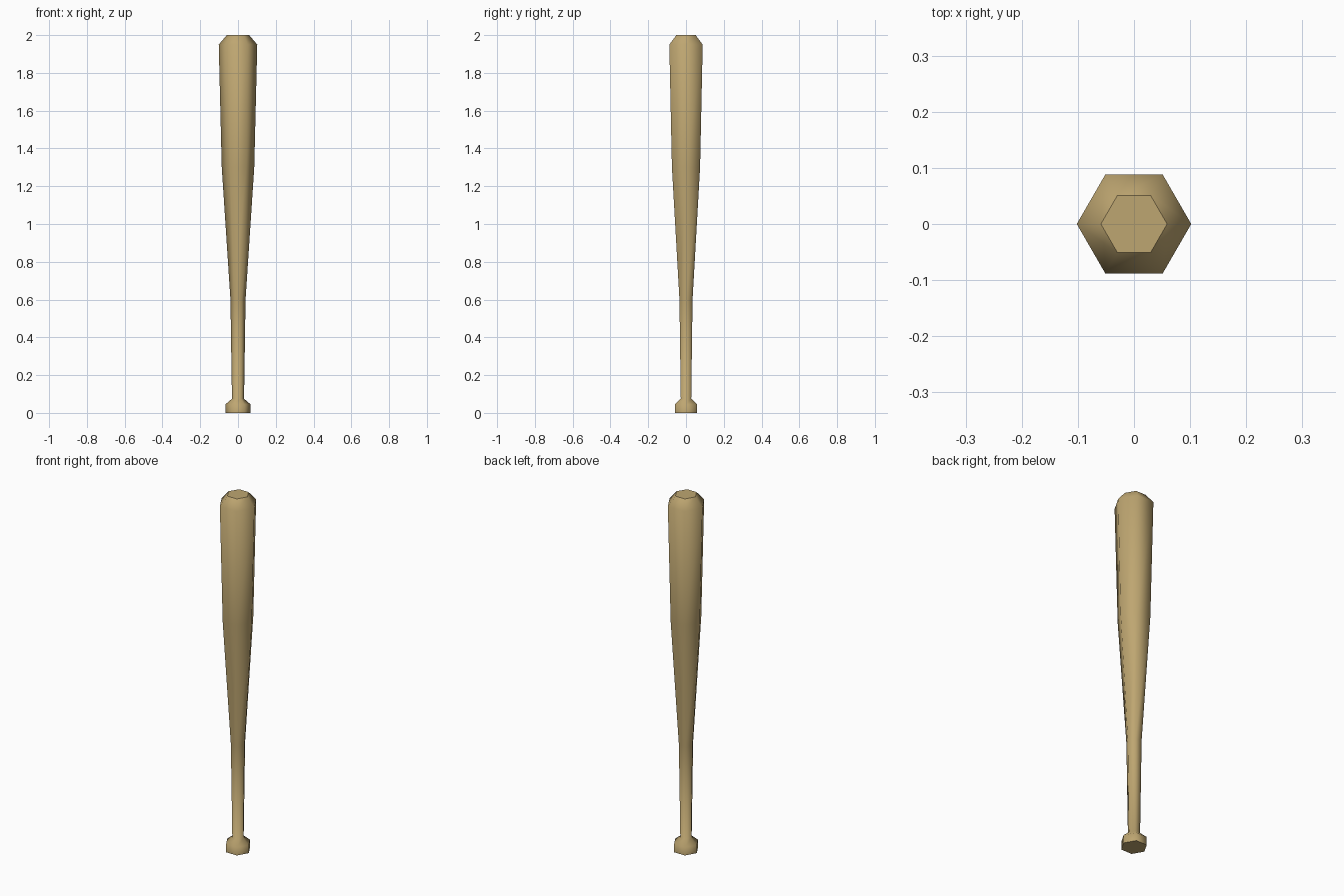
import bpy, bmesh, math

if "Cube" in bpy.data.objects:
    bpy.data.objects.remove(bpy.data.objects["Cube"])

# Wood colour
wood = bpy.data.materials.new("light_wood")
wood.diffuse_color = (0.515, 0.381, 0.165, 1)
wood.use_nodes = True
wood.node_tree.nodes["Principled BSDF"].inputs["Base Color"].default_value = wood.diffuse_color

# Bat profile: (radius, height) from knob to tip, swept as hexagonal rings
SIDES = 6
profile = [(0.067, 0.0), (0.067, 0.045), (0.032, 0.075), (0.04, 0.6),
           (0.086, 1.3), (0.102, 1.95), (0.059, 2.0)]

bm = bmesh.new()
rings = []
for r, z in profile:
    rings.append([bm.verts.new((r * math.cos(math.tau * i / SIDES),
                                r * math.sin(math.tau * i / SIDES), z))
                  for i in range(SIDES)])

# Smooth sides
for low, high in zip(rings, rings[1:]):
    for i in range(SIDES):
        j = (i + 1) % SIDES
        bm.faces.new((low[i], low[j], high[j], high[i])).smooth = True

# Flat end caps with sharp rims
for cap in (bm.faces.new(rings[0][::-1]), bm.faces.new(rings[-1])):
    for e in cap.edges:
        e.smooth = False

mesh = bpy.data.meshes.new("bat")
bm.to_mesh(mesh)
bm.free()
mesh.materials.append(wood)
bpy.context.collection.objects.link(bpy.data.objects.new("bat", mesh))
